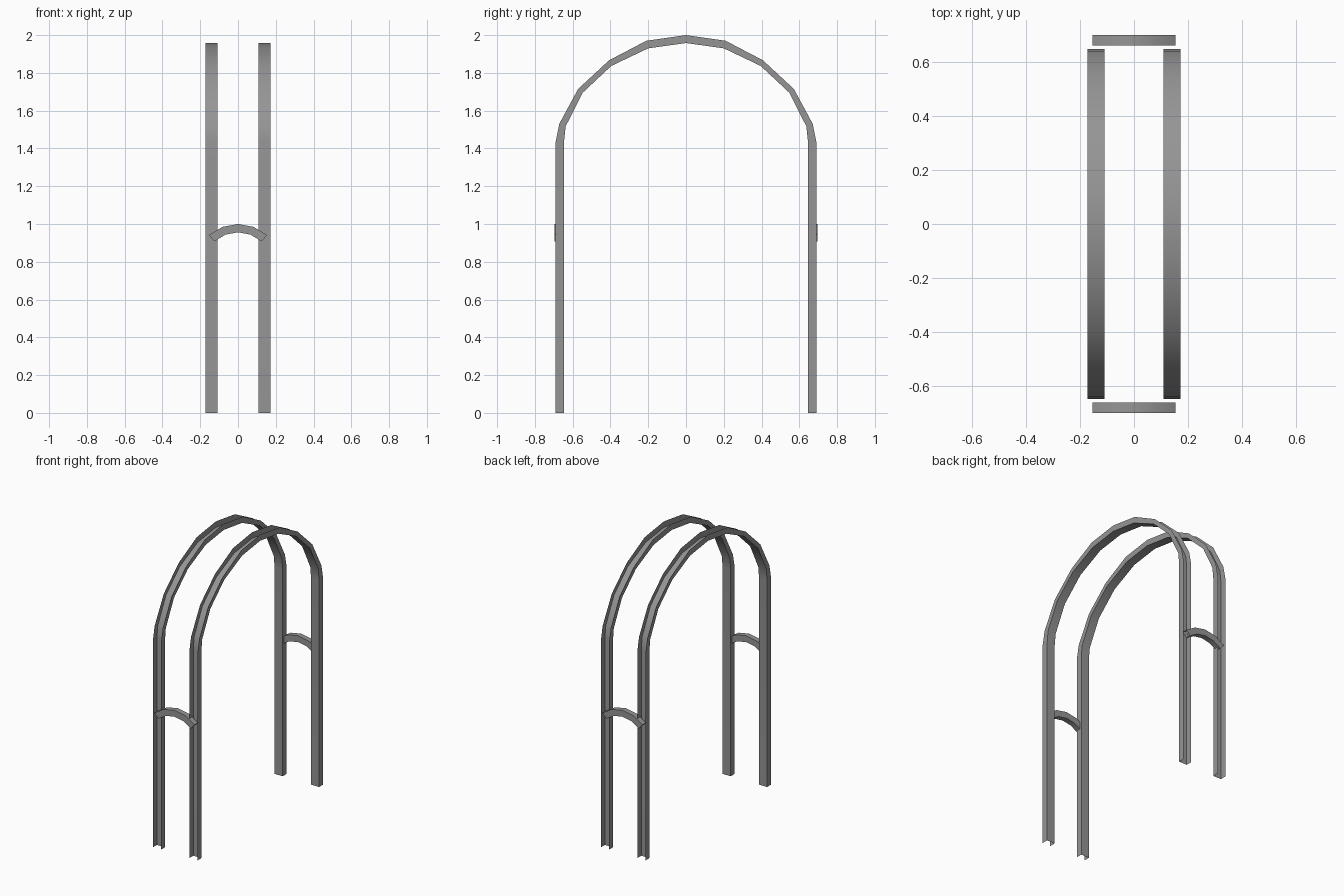
import bpy, bmesh, math

if "Cube" in bpy.data.objects:
    bpy.data.objects.remove(bpy.data.objects["Cube"])

grey = bpy.data.materials.new("dark_grey_metal")
grey.diffuse_color = (.3, .3, .3, 1)
grey.use_nodes = True
grey.node_tree.nodes["Principled BSDF"].inputs["Base Color"].default_value = grey.diffuse_color


def channel(name, web, lip, to3d, a, b, flip=False, closed=False):
    """U-shaped channel: web path between depths a and b, flanges reaching the lip path."""
    bm = bmesh.new()
    rows = []
    for w, l in zip(web, lip):
        rows.append([bm.verts.new(to3d(p, d)) for p, d in ((l, a), (w, a), (w, b), (l, b))])
    for r, s in zip(rows, rows[1:]):
        for i in range(4 if closed else 3):
            j = (i + 1) % 4
            f = [r[i], r[j], s[j], s[i]]
            bm.faces.new(f[::-1] if flip else f)
    me = bpy.data.meshes.new(name)
    bm.to_mesh(me)
    bm.free()
    me.materials.append(grey)
    ob = bpy.data.objects.new(name, me)
    bpy.context.collection.objects.link(ob)
    bpy.ops.object.select_all(action='DESELECT')
    ob.select_set(True)
    bpy.context.view_layer.objects.active = ob
    bpy.ops.object.shade_smooth_by_angle(angle=math.radians(40))
    return ob


def mirrored(half):
    # half path ends on the centre line
    return half + [(-u, v) for u, v in half[-2::-1]]


# Arched side frames, channel opening outward
outer = mirrored([(.69, 0), (.69, 1.435), (.671, 1.53), (.571, 1.715),
                  (.407, 1.867), (.21, 1.97), (0, 2.0)])
inner = mirrored([(.646, 0), (.646, 1.435), (.637, 1.517), (.547, 1.695),
                  (.395, 1.837), (.20, 1.930), (0, 1.958)])
for side, x in (("left", -.14), ("right", .14)):
    channel("arch_frame_" + side, inner, outer,
            lambda p, d: (d, p[0], p[1]), x - .031, x + .031)


# Small curved cross braces, box section
def arc(r):
    angles = [math.radians(-42 + 21 * i) for i in range(5)]
    return [(r * math.sin(t), .77 + r * math.cos(t)) for t in angles]


for side, y in (("front", -.678), ("back", .678)):
    channel("cross_brace_" + side, arc(.23), arc(.186),
            lambda p, d: (p[0], d, p[1]), y - .019, y + .019, flip=True, closed=True)
